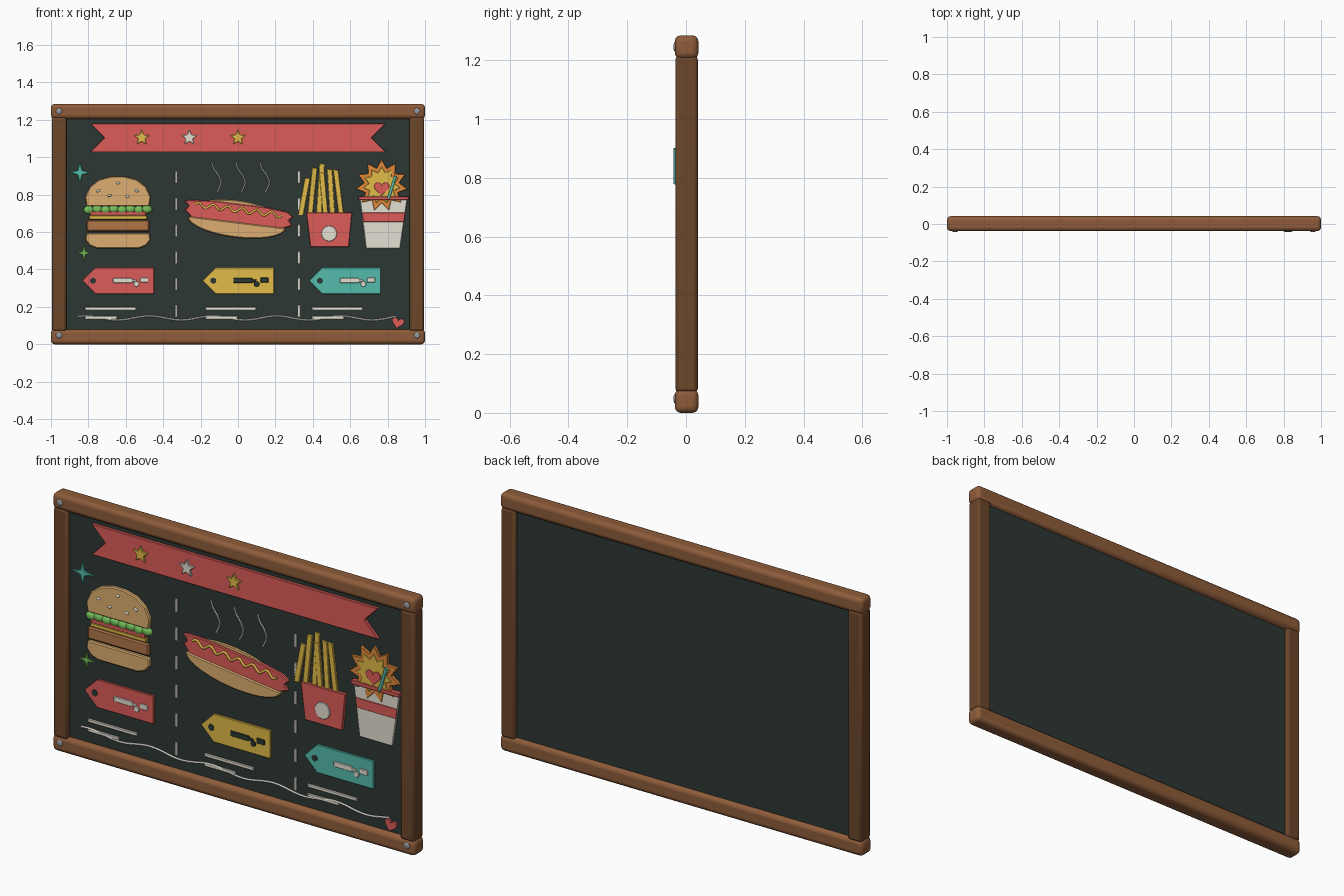
import bpy, bmesh, math
from mathutils import Matrix, Vector

if "Cube" in bpy.data.objects:
    bpy.data.objects.remove(bpy.data.objects["Cube"])

BACK = -0.008          # decorations start just inside the board's front face


def lin(c):
    return c / 12.92 if c <= 0.04045 else ((c + 0.055) / 1.055) ** 2.4


def mat(name, r, g, b):
    m = bpy.data.materials.new(name)
    m.diffuse_color = (lin(r / 255), lin(g / 255), lin(b / 255), 1)
    m.use_nodes = True
    m.node_tree.nodes["Principled BSDF"].inputs["Base Color"].default_value = m.diffuse_color
    return m


WOOD = mat("wood", 142, 92, 58)
POST = mat("dark_wood", 108, 70, 42)
SLATE = mat("slate", 44, 55, 52)
RED = mat("red", 220, 92, 88)
YELLOW = mat("yellow", 226, 188, 72)
CREAM = mat("cream", 228, 224, 212)
TEAL = mat("teal", 84, 188, 172)
GREEN = mat("green", 118, 192, 92)
BUN = mat("bun", 220, 174, 112)
PATTY = mat("patty", 178, 118, 72)
ORANGE = mat("orange", 226, 138, 60)
STEEL = mat("steel", 150, 152, 155)


def finish(name, bm, m, bevel=0, segs=1, smooth=False):
    bmesh.ops.recalc_face_normals(bm, faces=bm.faces)
    me = bpy.data.meshes.new(name)
    bm.to_mesh(me)
    bm.free()
    ob = bpy.data.objects.new(name, me)
    bpy.context.collection.objects.link(ob)
    me.materials.append(m)
    if bevel:
        mod = ob.modifiers.new("bevel", 'BEVEL')
        mod.width, mod.segments, mod.limit_method = bevel, segs, 'ANGLE'
    if smooth:
        bpy.ops.object.select_all(action='DESELECT')
        ob.select_set(True)
        bpy.context.view_layer.objects.active = ob
        bpy.ops.object.shade_smooth_by_angle(angle=math.radians(40))
    return ob


def box(name, x0, x1, y0, y1, z0, z1, m, bevel=0, segs=1):
    bm = bmesh.new()
    bmesh.ops.create_cube(bm, size=1, matrix=Matrix.Translation(
        ((x0 + x1) / 2, (y0 + y1) / 2, (z0 + z1) / 2)) @ Matrix.Diagonal((x1 - x0, y1 - y0, z1 - z0, 1)))
    return finish(name, bm, m, bevel, segs, bevel > 0.01)


def plate(name, pts, front, m, at=(0, 0), tilt=0, back=BACK, bevel=0.002):
    """Flat outline in x/z, extruded from back to front."""
    bm = bmesh.new()
    c, s = math.cos(tilt), math.sin(tilt)
    vs = [bm.verts.new((at[0] + x * c - z * s, back, at[1] + x * s + z * c)) for x, z in pts]
    f = bm.faces.new(vs)
    r = bmesh.ops.extrude_face_region(bm, geom=[f])
    bmesh.ops.translate(bm, vec=(0, front - back, 0),
                        verts=[g for g in r['geom'] if isinstance(g, bmesh.types.BMVert)])
    return finish(name, bm, m, bevel)


def ball(name, x, y, z, r, m, scale=(1, 1, 1), tilt=0):
    bm = bmesh.new()
    bmesh.ops.create_uvsphere(bm, u_segments=12, v_segments=8, radius=r,
                              matrix=Matrix.Translation((x, y, z)) @ Matrix.Rotation(tilt, 4, 'Y')
                              @ Matrix.Diagonal((*scale, 1)))
    return finish(name, bm, m, smooth=True)


def line(name, pts, r, m, y=-0.014):
    cu = bpy.data.curves.new(name, 'CURVE')
    cu.dimensions, cu.bevel_depth, cu.bevel_resolution, cu.use_fill_caps = '3D', r, 1, True
    sp = cu.splines.new('POLY')
    sp.points.add(len(pts) - 1)
    for p, (x, z) in zip(sp.points, pts):
        p.co = (x, y, z, 1)
    ob = bpy.data.objects.new(name, cu)
    bpy.context.collection.objects.link(ob)
    cu.materials.append(m)
    bpy.ops.object.select_all(action='DESELECT')
    ob.select_set(True)
    bpy.context.view_layer.objects.active = ob
    bpy.ops.object.convert(target='MESH')


def star(n, ro, ri):
    return [((ro, ri)[i % 2] * math.sin(math.pi * i / n), (ro, ri)[i % 2] * math.cos(math.pi * i / n))
            for i in range(2 * n)]


def arc(rx, rz, a0, a1, n):
    return [(rx * math.cos(math.radians(a0 + (a1 - a0) * i / n)),
             rz * math.sin(math.radians(a0 + (a1 - a0) * i / n))) for i in range(n + 1)]


def heart(s):
    return [(s * math.sin(t) ** 3, s / 16 * (13 * math.cos(t) - 5 * math.cos(2 * t)
             - 2 * math.cos(3 * t) - math.cos(4 * t))) for t in (math.tau * i / 20 for i in range(20))]


# Frame and board
box("board", -0.94, 0.94, -0.012, 0.022, 0.05, 1.235, SLATE)
for n, z in (("bottom", 0), ("top", 1.205)):
    box(n + "_rail", -1, 1, -0.038, 0.042, z, z + 0.08, WOOD, 0.02, 3)
for n, s in (("left", -1), ("right", 1)):
    box(n + "_post", min(s * .995, s * .917), max(s * .995, s * .917), -0.036, 0.04, 0.07, 1.215, POST, 0.012, 2)
    for z in (0.048, 1.246):
        ball(n + "_bolt", s * 0.957, -0.037, z, 0.017, STEEL, (1, 0.35, 1))

# Banner with stars
plate("banner", [(-.79, 1.18), (.79, 1.18), (.715, 1.104), (.79, 1.027), (-.79, 1.027), (-.715, 1.104)], -0.026, RED)
for x, m in ((-.515, YELLOW), (-.26, CREAM), (0, YELLOW)):
    plate("banner_star", star(5, .044, .02), -0.036, m, (x, 1.104), back=-0.024)

# Sparkles
plate("teal_sparkle", star(4, .06, .016), -0.02, TEAL, (-.845, .918))
plate("green_sparkle", star(4, .044, .012), -0.02, GREEN, (-.823, .488))

# Dashed dividers
for x in (-.33, .327):
    for i in range(6):
        z = .925 - i * .143
        box("divider_dash", x - .007, x + .007, -0.018, BACK, z - .066, z, CREAM, 0.002)

# Burger
B = -.642
plate("top_bun", [(-.168, 0), (-.176, .05), (-.15, .105), (-.1, .143), (-.035, .16), (.035, .16),
                  (.1, .143), (.15, .105), (.176, .05), (.168, 0)], -0.03, BUN, (B, .738), bevel=.005)
for x, z in ((-.105, .82), (0, .862), (.1, .82), (-.045, .795), (.05, .79)):
    ball("seed", B + x, -0.03, z, .011, CREAM, (1, .5, .6), x * 4)
for i in range(8):
    ball("lettuce", B - .155 + i * .0443, -0.018, .718 + .004 * (i % 2), .028, GREEN, (1, .6, .8))
box("tomato", B - .15, B + .15, -0.03, BACK, .688, .71, RED, .003)
box("cheese", B - .155, B + .155, -0.028, BACK, .668, .688, YELLOW, .003)
box("patty", B - .168, B + .168, -0.03, BACK, .604, .664, PATTY, .006)
plate("bottom_bun", [(-.17, .083), (.17, .083), (.174, .045), (.15, .015), (.11, 0), (-.11, 0), (-.15, .015),
                     (-.174, .045)], -0.03, BUN, (B, .512), bevel=.005)

# Hot dog, tilted
H, T = (0, .70), math.radians(-7)
plate("back_bun", [(x - .012, z) for x, z in arc(.225, .068, 0, 180, 12)], -0.018, BUN, H, T, bevel=.004)
plate("sausage", [(-.295, .032), (-.26, .04), (-.15, .05), (.15, .05), (.26, .04), (.295, .018), (.275, -.005),
                  (.297, -.03), (.24, -.055), (-.24, -.055), (-.285, -.015), (-.265, .008)],
      -0.026, RED, H, T, bevel=.004)
plate("front_bun", [(x, z - .048) for x, z in arc(.265, .082, 180, 360, 14)], -0.032, BUN, H, T, bevel=.005)
c, s = math.cos(T), math.sin(T)
zig = [(-.235 + i * .47 / 36, .018 + .014 * math.sin(i * math.pi / 3)) for i in range(37)]
line("mustard", [(x * c - z * s, .70 + x * s + z * c) for x, z in zig], .006, YELLOW, -0.028)
for x in (-.14, -.011, .118):
    line("steam", [(x, .968), (x + .01, .938), (x + .035, .905), (x + .05, .873), (x + .047, .85), (x + .03, .815)],
         .004, CREAM)

# Fries and their box
for i, (xb, xt, zt) in enumerate(((.335, .372, .89), (.385, .41, .945), (.432, .45, .967),
                                  (.468, .448, .92), (.505, .49, .937), (.552, .522, .935))):
    plate("fry", [(xb - .014, .69), (xb + .014, .69), (xt + .014, zt - .004), (xt - .014, zt)],
          -0.02 - .003 * (i % 2), YELLOW)
plate("fries_box", [(.365, .704), (.61, .704), (.592, .52), (.388, .52)], -0.028, RED)
plate("fries_badge", arc(.042, .042, 0, 337.5, 15), -0.033, CREAM, (.487, .592), back=-0.026)

# Drink cup with burst, heart and straw
plate("cup", [(.652, .78), (.905, .78), (.866, .513), (.685, .513)], -0.022, CREAM)
plate("cup_band", [(.663, .705), (.895, .705), (.888, .655), (.67, .655)], -0.025, RED, back=-0.02)
plate("burst_outer", star(11, .14, .095), -0.026, ORANGE, (.768, .85))
plate("burst_inner", star(11, .1, .07), -0.03, YELLOW, (.768, .85), back=-0.024)
plate("burst_heart", heart(.042), -0.034, RED, (.768, .835), back=-0.028)
box("cup_rim", .645, .913, -0.034, BACK, .77, .79, RED, .003)
line("straw", [(.805, .78), (.842, .9)], .008, TEAL, -0.034)

# Price tags, text bars
for x, m, ink in ((-.833, RED, CREAM), (-.19, YELLOW, SLATE), (.38, TEAL, CREAM)):
    plate("tag", [(0, 0), (.07, .07), (.383, .07), (.383, -.07), (.07, -.07)], -0.022, m, (x, .34))
    plate("tag_hole", arc(.016, .016, 0, 330, 11), -0.024, SLATE, (x + .058, .34), back=-0.02, bevel=0)
    for a, b, z0, z1 in ((.165, .268, .328, .354), (.262, .29, .334, .346), (.31, .353, .33, .356)):
        box("tag_bar", x + a, x + b, -0.027, -0.02, z0, z1, ink, .002)
    plate("tag_dot", arc(.015, .015, 0, 330, 11), -0.027, ink, (x + .29, .322), back=-0.02)
    for w, z in ((.272, .19), (.172, .142)):
        box("text_bar", x + .015, x + .015 + w, -0.018, BACK, z - .009, z + .009, CREAM, .003)

# Wavy underline ending in a heart
line("wavy_line", [(-.855 + i * 1.7 / 80, .14 + .011 * math.sin(i * math.tau / 16 + .8)) for i in range(81)],
     .005, CREAM)
plate("corner_heart", heart(.034), -0.022, RED, (.855, .116), math.radians(-12))
